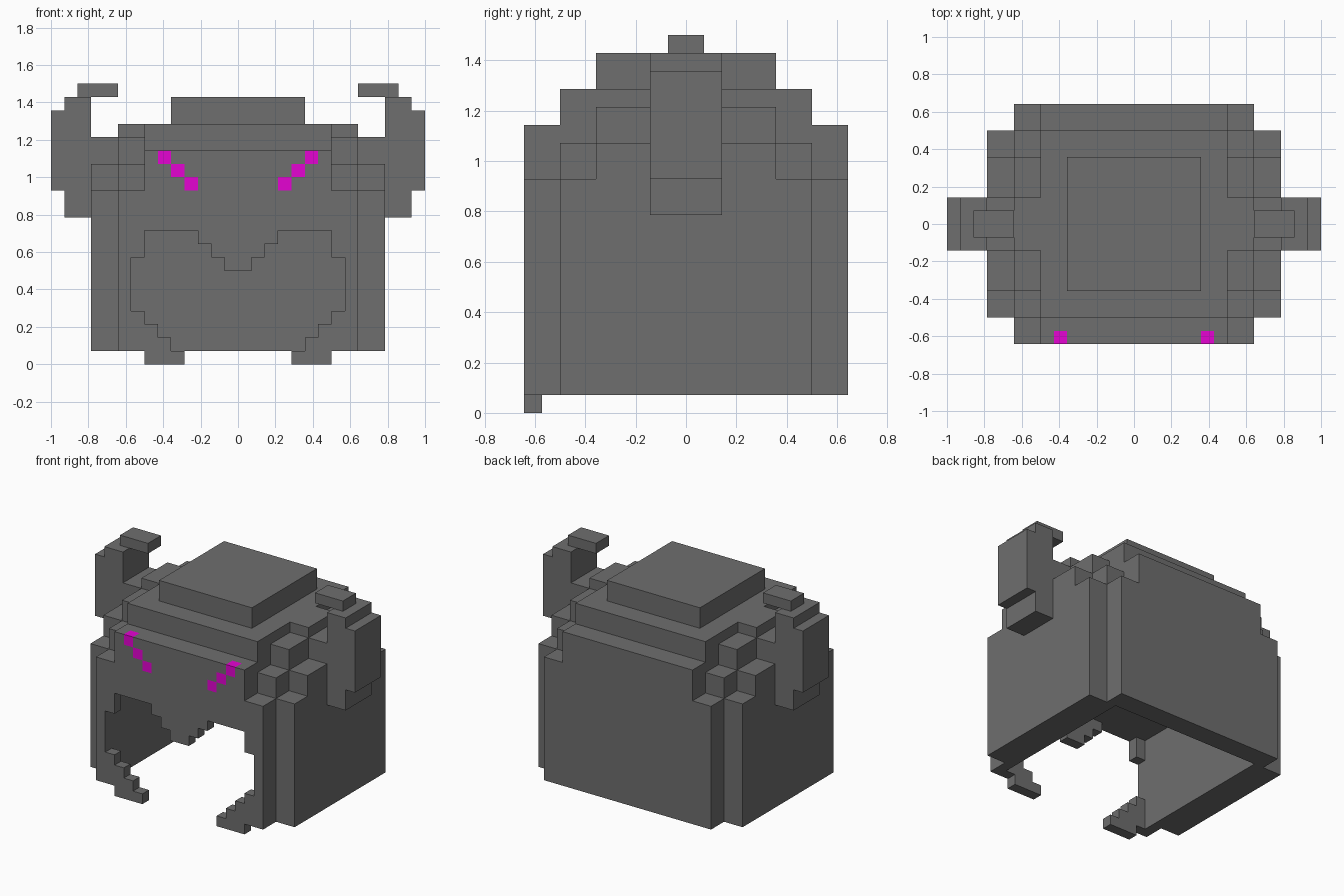
import bpy, bmesh, math
from mathutils import Vector
from itertools import product

cube = bpy.data.objects.get("Cube")
if cube:
    bpy.data.objects.remove(cube, do_unlink=True)

U = 1 / 14  # size of one block


def material(name, rgb):
    m = bpy.data.materials.new(name)
    m.use_nodes = True
    m.diffuse_color = (*rgb, 1)
    m.node_tree.nodes["Principled BSDF"].inputs["Base Color"].default_value = (*rgb, 1)
    return m


def block(x0, x1, y0, y1, z0, z1):
    """Set of unit cells filling a box."""
    return set(product(range(x0, x1), range(y0, y1), range(z0, z1)))


def mirrored(cells):
    return cells | {(-x - 1, y, z) for x, y, z in cells}


def build(name, cells, mat):
    """Skin a set of cells with its outer faces and merge flat areas."""
    bm = bmesh.new()
    verts = {}
    for cell in cells:
        for axis, side in product(range(3), (0, 1)):
            near = list(cell)
            near[axis] += 2 * side - 1
            if tuple(near) in cells:
                continue
            corners = []
            for a, b in ((0, 0), (1, 0), (1, 1), (0, 1)):
                p = list(cell)
                p[axis] += side
                p[(axis + 1) % 3] += a
                p[(axis + 2) % 3] += b
                p = tuple(p)
                if p not in verts:
                    verts[p] = bm.verts.new(Vector(p) * U)
                corners.append(verts[p])
            bm.faces.new(corners if side else corners[::-1])
    bmesh.ops.dissolve_limit(bm, angle_limit=math.radians(1),
                             verts=bm.verts[:], edges=bm.edges[:])
    mesh = bpy.data.meshes.new(name)
    bm.to_mesh(mesh)
    bm.free()
    mesh.materials.append(mat)
    obj = bpy.data.objects.new(name, mesh)
    bpy.context.collection.objects.link(obj)


iron = material("dark grey", (0.158, 0.158, 0.158))
glow = material("magenta", (0.78, 0.001, 0.65))

# Slanted eyes, three blocks each
eyes = set()
for i in range(3):
    eyes |= block(3 + i, 4 + i, -9, -8, 13 + i, 14 + i)
eyes = mirrored(eyes)

# Stepped shell: half width, half depth, top
shell = set()
for hx, hy, top in ((9, 9, 13), (11, 7, 13), (9, 7, 15), (11, 5, 15), (7, 9, 16),
                    (9, 5, 17), (11, 2, 17), (7, 7, 18), (9, 2, 18), (5, 5, 20)):
    shell |= block(-hx, hx, -hy, hy, 1, top)

# Hollow inside, with a thicker back wall and a flat ceiling
shell -= block(-8, 8, -8, 7, 1, 10)

# Face opening, row by row: bottom, top, inner and outer half width
for z0, z1, inner, outer in ((1, 2, 0, 5), (2, 3, 0, 6), (3, 4, 0, 7), (4, 7, 0, 8),
                             (7, 8, 1, 8), (8, 9, 2, 7), (9, 10, 3, 7)):
    shell -= mirrored(block(inner, outer, -9, -8, z0, z1))
build("helmet_shell", shell - eyes, iron)
build("eyes", eyes, glow)

# Jaw tips below the opening
build("jaw_tips", mirrored(block(4, 7, -9, -8, 0, 1)), iron)

# Horns with inward tips
horn = block(11, 13, -2, 2, 11, 20) | block(13, 14, -2, 2, 13, 19) | block(9, 12, -1, 1, 20, 21)
build("left_horn", horn, iron)
build("right_horn", mirrored(horn) - horn, iron)
